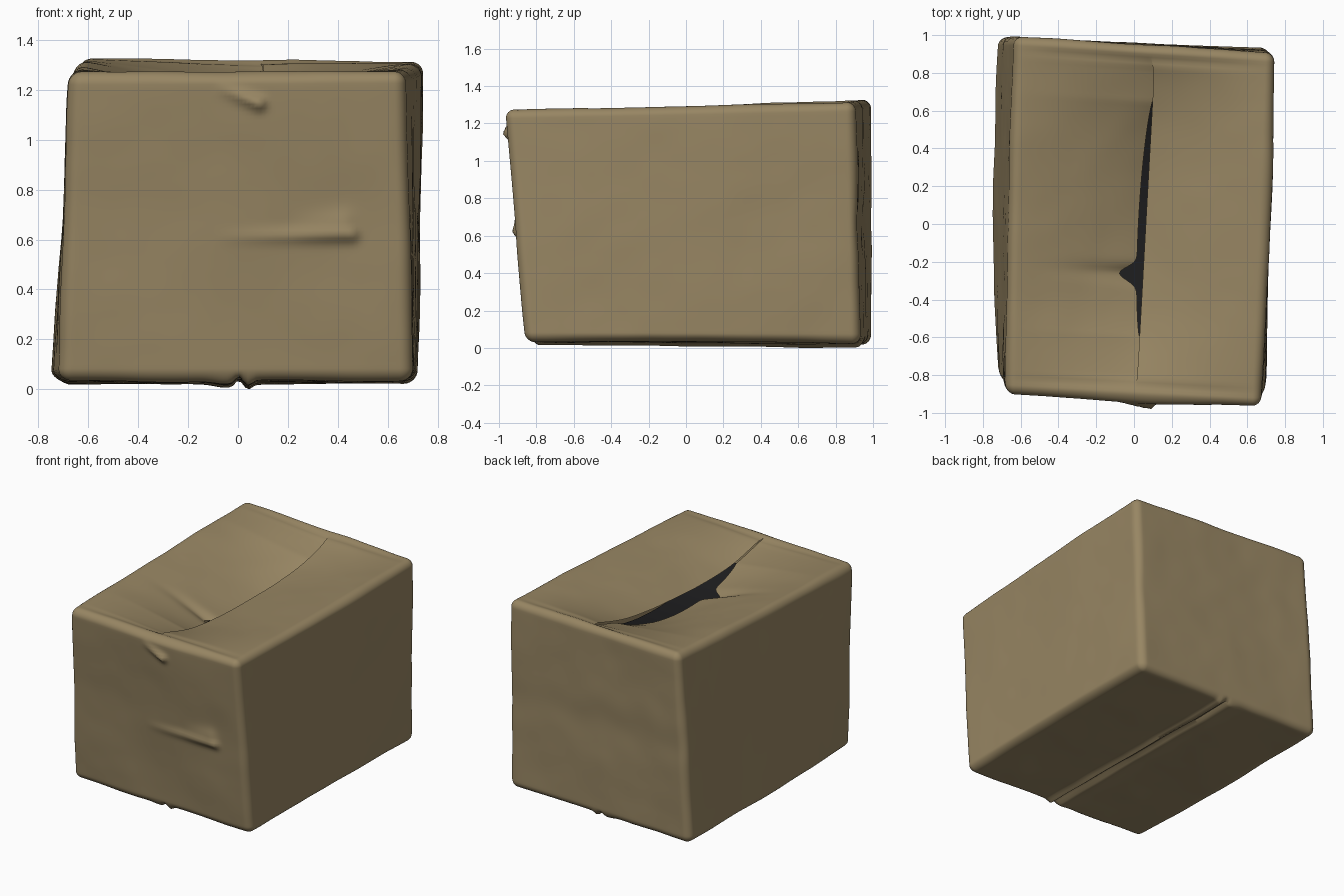
import bpy, bmesh, math
from mathutils import Vector, noise

if "Cube" in bpy.data.objects:
    bpy.data.objects.remove(bpy.data.objects["Cube"])

def material(name, rgb):
    m = bpy.data.materials.new(name)
    m.diffuse_color = (*rgb, 1)
    m.use_nodes = True
    m.node_tree.nodes["Principled BSDF"].inputs["Base Color"].default_value = m.diffuse_color
    return m

CARD = material("brown cardboard", (0.312, 0.238, 0.125))
DARK = material("dark interior", (0.012, 0.012, 0.013))

HALF = Vector((0.7, 0.95, 0.63))     # unwarped box half sizes
R = 0.05                             # edge rounding
# leaning corners, keyed by side signs (x, y, z)
CORNERS = {
    (-1, -1, -1): (-0.72, -0.80, 0.03), (1, -1, -1): (0.70, -0.86, 0.03),
    (-1, 1, -1): (-0.72, 0.99, 0.015), (1, 1, -1): (0.715, 0.93, 0.02),
    (-1, -1, 1): (-0.675, -0.90, 1.265), (1, -1, 1): (0.672, -0.97, 1.272),
    (-1, 1, 1): (-0.635, 0.995, 1.325), (1, 1, 1): (0.745, 0.905, 1.312)}

def gauss(d, w):
    return math.exp(-(d / w) ** 2)

def ridge(p, a, b, w):
    """Crease along the segment a-b, rising toward b."""
    p, a, b = Vector(p), Vector(a), Vector(b)
    t = max(0, min(1, (p - a).dot(b - a) / (b - a).length_squared))
    return gauss((p - a.lerp(b, t)).length, w) * t

def gap_window(v):
    return max(0, 1 - ((v - 0.02) / 0.66) ** 2)

def sag(v, left):
    """How far each flap's free edge hangs below the rim."""
    ends = max(0, 1 - abs(v / 0.93) ** 3)
    return 0.125 * ends + (0.075 * gap_window(v) + 0.012 * min(1, 5 * ends) if left else 0)

def seam(v, left):
    """x of each flap's free edge, with the torn notch on the left one."""
    x = 0.037 + 0.024 * v
    if left:
        x -= 0.040 * gap_window(v) ** 0.7 + 0.095 * gauss(v + 0.29, 0.05)
    return x * (1 - abs(v) ** 14)

def shape(q, left=None):
    """Cube point -> rounded, leaning, crumpled box point."""
    u, v, w = q
    top = left is not None
    if top:
        s = seam(v, left) / HALF.x
        q = Vector((u + s * (1 - abs(u)) ** 2, v, w))
    b = Vector((q.x * HALF.x, q.y * HALF.y, q.z * HALF.z))
    inner = Vector([max(-h + R, min(h - R, c)) for c, h in zip(b, HALF)])
    n = (b - inner).normalized()
    p = inner + n * R
    f = [p[i] / HALF[i] for i in range(3)]
    out = Vector()
    for key, c in CORNERS.items():
        k = 1
        for i in range(3):
            k *= (1 + key[i] * f[i]) / 2
        out += Vector(c) * k
    front, back = max(0, -n.y) ** 2, max(0, n.y) ** 2
    up, down = max(0, n.z) ** 2, max(0, -n.z) ** 2
    x, y, z = out
    # front wall: handle slot crease and torn tape
    out.y -= front * (0.026 * ridge((x, z), (-0.1, 0.605), (0.455, 0.615), 0.028)
                      + 0.018 * ridge((x, z), (0.2, 0.64), (0.42, 0.66), 0.05)
                      + 0.035 * ridge((x, z), (-0.09, 1.21), (0.085, 1.14), 0.025)
                      + 0.015 * gauss(x - 0.05, 0.35) * gauss(z - 1.2, 0.4))
    # back wall: very soft horizontal fold
    out.y -= back * 0.006 * gauss(z - 0.66, 0.12)
    # side walls bulge along their length, the left one more and lower down
    if n.x < 0:
        out.x -= n.x ** 2 * 0.028 * (1 - f[1] ** 2) * (0.6 - 0.4 * f[2])
    else:
        out.x += n.x ** 2 * 0.012 * (1 - f[1] ** 2)
    # closing flaps: sag to the seam, shallow fold next to each end
    if top:
        out.z -= up * (sag(v, left) * (1 - abs(u)) ** 1.25
                       + 0.012 * gauss(abs(v) - 0.92, 0.025) * (1 - u * u))
    # bottom seam groove with one lip hanging lower
    out.z += down * (0.022 * gauss(x - 0.002, 0.018)
                     - 0.012 * gauss(x + 0.05, 0.06) - 0.018 * gauss(x - 0.042, 0.02))
    # general crumpling
    out += n * 0.009 * noise.noise(out * 2.2) + n * 0.002 * noise.noise(out * 6)
    return out

def samples(half, count):
    """Even steps on the flat part, extra steps in the rounded edges."""
    e = 1 - R / half
    edge = [1 - R / half * (1 - math.tan(math.pi / 4 * k / 5)) for k in range(1, 6)]
    mid = [e * (2 * i / count - 1) for i in range(count + 1)]
    return [-k for k in reversed(edge)] + mid + edge

GRID = [samples(HALF.x, 80), samples(HALF.y, 110), samples(HALF.z, 70)]

def sheet(bm, axis, sign, us=None, left=None):
    a, b = [i for i in range(3) if i != axis]
    rows = []
    for s in us or GRID[a]:
        row = []
        for t in GRID[b]:
            q = Vector((0, 0, 0))
            q[axis], q[a], q[b] = sign, s, t
            row.append(bm.verts.new(shape(q, left)))
        rows.append(row)
    for r0, r1 in zip(rows, rows[1:]):
        for i in range(len(r0) - 1):
            quad = [r0[i], r1[i], r1[i + 1], r0[i + 1]]
            if (sign > 0) == (axis == 1):
                quad.reverse()
            bm.faces.new(quad)

def finish(bm, name, mat):
    me = bpy.data.meshes.new(name)
    bm.to_mesh(me)
    bm.free()
    me.materials.append(mat)
    ob = bpy.data.objects.new(name, me)
    bpy.context.collection.objects.link(ob)
    bpy.context.view_layer.objects.active = ob
    ob.select_set(True)
    bpy.ops.object.shade_smooth_by_angle(angle=math.radians(60))
    ob.select_set(False)
    return ob

# box: four walls, bottom, and two top flaps
bm = bmesh.new()
for axis in (0, 1):
    for sign in (-1, 1):
        sheet(bm, axis, sign)
sheet(bm, 2, -1)
sheet(bm, 2, 1, [u for u in GRID[0] if u < 1e-6], True)
sheet(bm, 2, 1, [u for u in GRID[0] if u > -1e-6], False)
bmesh.ops.remove_doubles(bm, verts=bm.verts, dist=0.0005)
low = min(v.co.z for v in bm.verts)
bmesh.ops.translate(bm, verts=bm.verts, vec=(0, 0, -low))
finish(bm, "cardboard_box", CARD)

# darkness seen through the open seam
bm = bmesh.new()
prev = None
for i in range(41):
    v = -0.70 + 1.42 * i / 40
    z = 1.295 + 0.02 * v - sag(v, True) - 0.05 - low
    pair = [bm.verts.new((x, v * HALF.y, z)) for x in (-0.13, 0.24)]
    if prev:
        bm.faces.new((prev[0], prev[1], pair[1], pair[0]))
    prev = pair
finish(bm, "seam_shadow", DARK)
